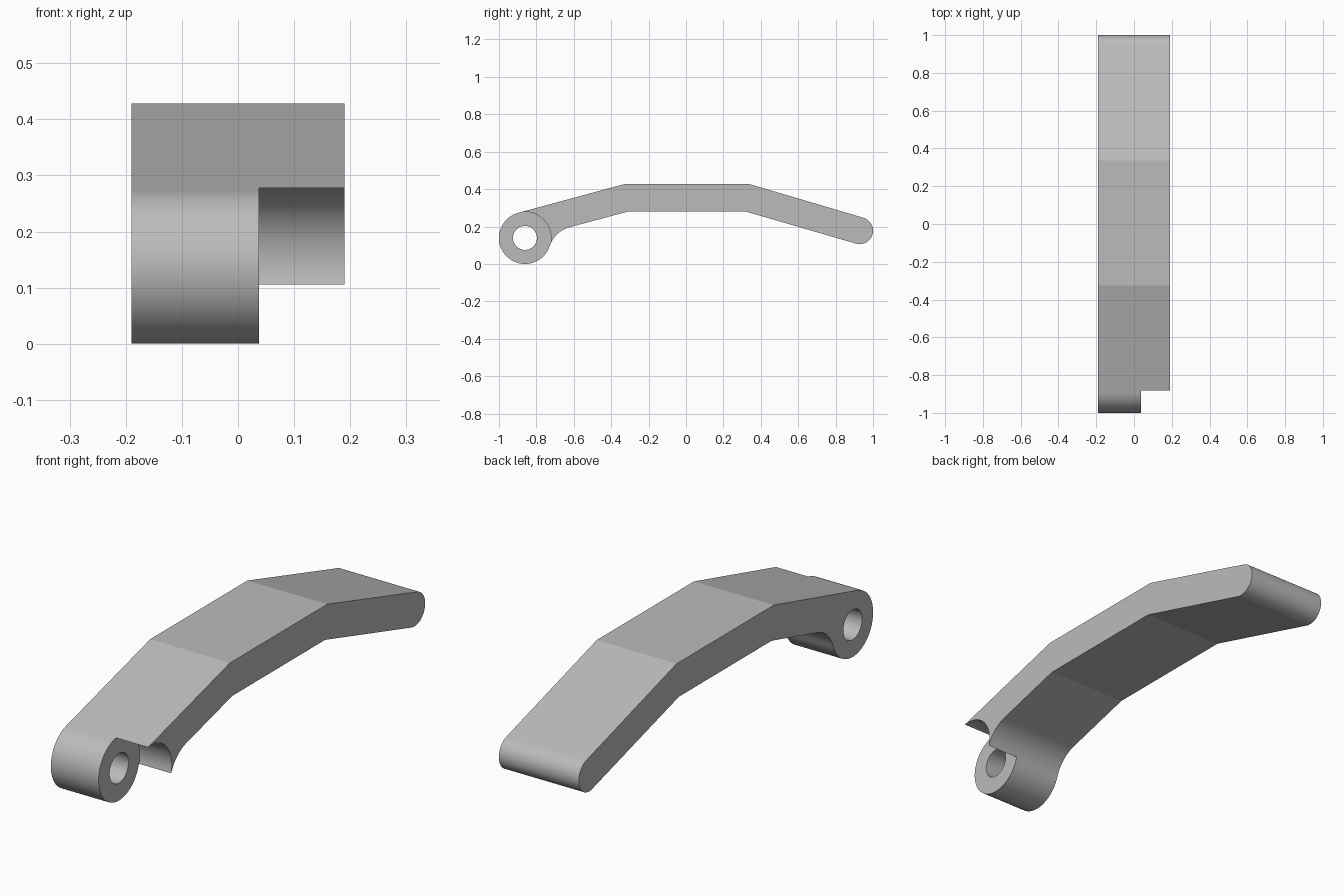
import bpy, bmesh
from math import sin, cos, radians

if "Cube" in bpy.data.objects:
    bpy.data.objects.remove(bpy.data.objects["Cube"])

HALF_W = 0.19            # half width of the lever
NOTCH_X = 0.037          # inner side of the knuckle
BOSS, BOSS_R, HOLE_R = (-0.861, 0.139), 0.139, 0.064
TIP, TIP_R = (0.928, 0.178), 0.072
FILLET, FILLET_R = (-0.581, 0.046), 0.156


def arc(centre, r, start, end, steps):
    """Points (y, z) along an arc, angles in degrees."""
    angles = [radians(start + (end - start) * i / steps) for i in range(steps + 1)]
    return [(centre[0] + r * cos(a), centre[1] + r * sin(a)) for a in angles]


def prism(name, profile, x0, x1):
    """Extrude a (y, z) profile from x0 to x1."""
    bm = bmesh.new()
    face = bm.faces.new([bm.verts.new((x0, y, z)) for y, z in profile])
    moved = bmesh.ops.extrude_face_region(bm, geom=[face])["geom"]
    verts = [v for v in moved if isinstance(v, bmesh.types.BMVert)]
    bmesh.ops.translate(bm, vec=(x1 - x0, 0, 0), verts=verts)
    bmesh.ops.recalc_face_normals(bm, faces=bm.faces)
    mesh = bpy.data.meshes.new(name)
    bm.to_mesh(mesh)
    bm.free()
    obj = bpy.data.objects.new(name, mesh)
    bpy.context.collection.objects.link(obj)
    return obj


# Side outline: knuckle, underside fillet, bent arm, rounded tip
outline = arc(BOSS, BOSS_R, 105, 341.6, 48)
outline += arc(FILLET, FILLET_R, 161.6, 105, 14)[1:]
outline += [(-0.31, 0.28), (0.32, 0.28)]
outline += arc(TIP, TIP_R, -106.3, 73.7, 36)
outline += [(0.335, 0.428), (-0.325, 0.428)]
lever = prism("lever_arm", outline, -HALF_W, HALF_W)

# Pin hole and the notch beside the knuckle
cutters = [
    prism("pin_hole_cutter", arc(BOSS, HOLE_R, 0, 352.5, 47), -0.3, 0.3),
    prism("notch_cutter", arc(BOSS, BOSS_R + 0.001, 0, 355, 71), NOTCH_X, 0.3),
]
bpy.context.view_layer.objects.active = lever
for cutter in cutters:
    cutter.hide_render = True
    mod = lever.modifiers.new(cutter.name, 'BOOLEAN')
    mod.operation = 'DIFFERENCE'
    mod.solver = 'EXACT'
    mod.object = cutter
    bpy.ops.object.modifier_apply(modifier=mod.name)
    bpy.data.objects.remove(cutter)

# Plain grey finish
grey = bpy.data.materials.new("plain_grey")
grey.use_nodes = True
colour = (0.5, 0.5, 0.5, 1)
grey.diffuse_color = colour
grey.node_tree.nodes["Principled BSDF"].inputs["Base Color"].default_value = colour
lever.data.materials.clear()
lever.data.materials.append(grey)

# Smooth curves, crisp bends
bpy.ops.object.select_all(action='DESELECT')
lever.select_set(True)
bpy.ops.object.shade_smooth_by_angle(angle=radians(12))
lever.modifiers.new("clean_shading", 'WEIGHTED_NORMAL').keep_sharp = True
